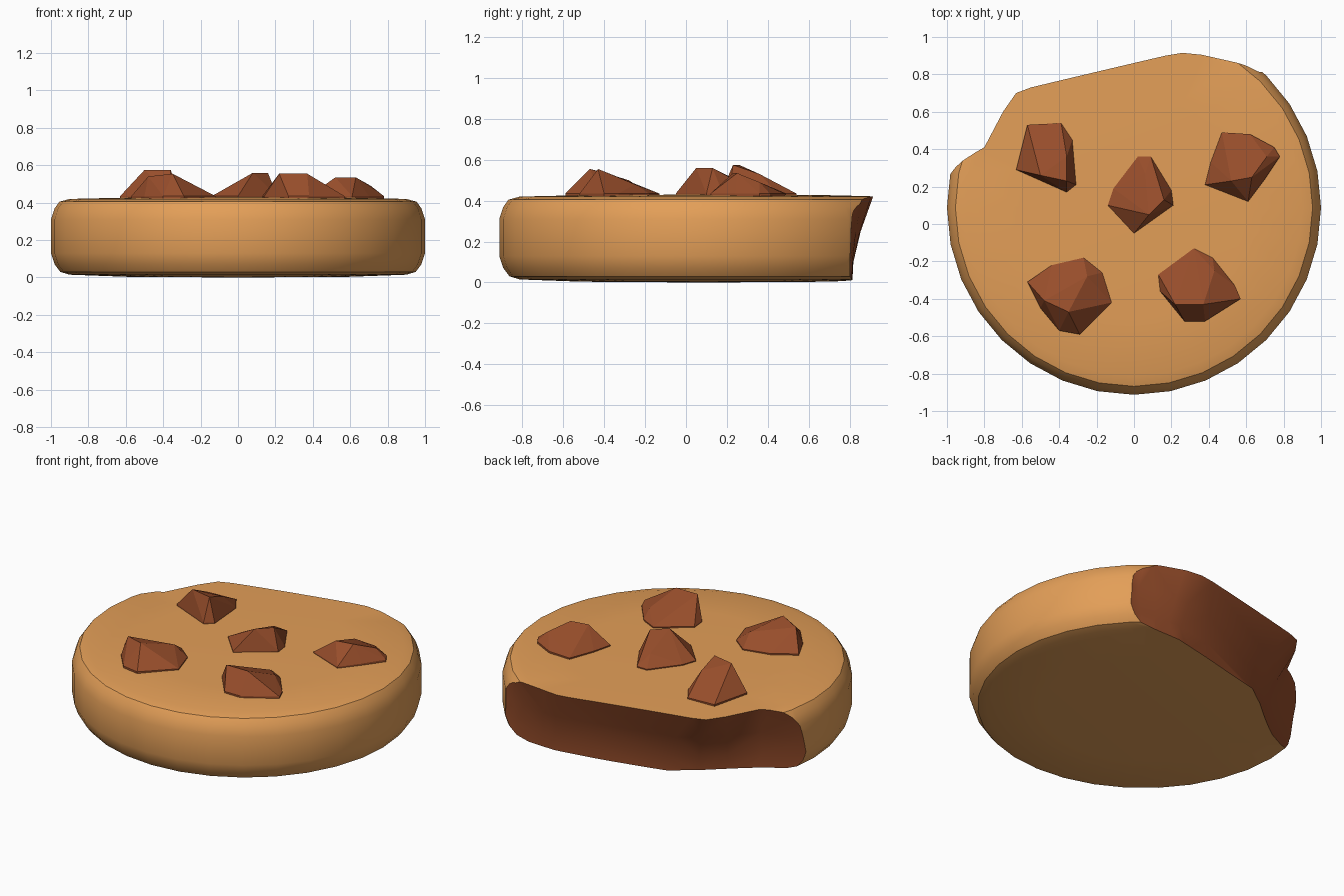
import bpy, bmesh, math
from mathutils import Vector

if "Cube" in bpy.data.objects:
    bpy.data.objects.remove(bpy.data.objects["Cube"])


def material(name, rgb):
    m = bpy.data.materials.new(name)
    m.diffuse_color = (*rgb, 1)
    m.use_nodes = True
    m.node_tree.nodes["Principled BSDF"].inputs["Base Color"].default_value = m.diffuse_color
    return m


dough = material("baked_dough", (0.77, 0.345, 0.097))
chocolate = material("chocolate", (0.31, 0.075, 0.024))


def make_object(name, bm, mats):
    bmesh.ops.recalc_face_normals(bm, faces=bm.faces[:])
    me = bpy.data.meshes.new(name)
    bm.to_mesh(me)
    bm.free()
    for m in mats:
        me.materials.append(m)
    ob = bpy.data.objects.new(name, me)
    bpy.context.collection.objects.link(ob)
    return ob


# Cookie body: rounded profile revolved in 32 steps
CY = 0.087
profile = [(0, 0), (0.6, 0.004), (0.9, 0.015), (0.95, 0.03), (0.98, 0.07), (1, 0.13),
           (1, 0.31), (0.98, 0.37), (0.955, 0.405), (0.9, 0.42), (0.6, 0.427), (0, 0.43)]
bm = bmesh.new()
vs = [bm.verts.new((r, CY, z)) for r, z in profile]
es = [bm.edges.new(p) for p in zip(vs, vs[1:])]
bmesh.ops.spin(bm, geom=vs + es, cent=(0, CY, 0), axis=(0, 0, 1),
               angle=math.tau, steps=32)
bmesh.ops.remove_doubles(bm, verts=bm.verts[:], dist=1e-4)
cookie = make_object("cookie_body", bm, [dough, chocolate])

# Bite cutter: wall lofted between a top and a bottom outline
top = [(-1.1, .24), (-.8, .41), (-.7, .60), (-.63, .70), (-.55, .73), (.17, .90),
       (.26, .915), (.36, .905), (.58, .86), (.68, .82), (.85, .80)]
bottom = [(-1.1, .14), (-.76, .32), (-.60, .44), (-.47, .55), (-.32, .66), (.1, .76),
          (.35, .81), (.43, .81), (.52, .81), (.62, .80), (.85, .80)]
outer = [(1.2, 1.4), (-1.4, 1.4)]
levels = [(-0.06, 0), (0.1, 0.08), (0.25, 0.42), (0.42, 1), (0.5, 1.2)]
bm = bmesh.new()
rings = []
for z, f in levels:
    pts = [Vector(b).lerp(Vector(t), f) for t, b in zip(top, bottom)]
    pts += [Vector(p) for p in outer]
    rings.append([bm.verts.new((p.x, p.y, z)) for p in pts])
for a, b in zip(rings, rings[1:]):
    for i in range(len(a)):
        j = (i + 1) % len(a)
        bm.faces.new((a[i], a[j], b[j], b[i]))
bmesh.ops.triangulate(bm, faces=bm.faces[:])
bm.faces.new(rings[0])
bm.faces.new(rings[-1])
for f in bm.faces:
    f.material_index = 1
cutter = make_object("bite_cutter", bm, [dough, chocolate])
cutter.hide_render = True

# Take the bite; the cut wall keeps the chocolate colour
mod = cookie.modifiers.new("bite", 'BOOLEAN')
mod.operation = 'DIFFERENCE'
mod.solver = 'EXACT'
mod.object = cutter
bpy.context.view_layer.objects.active = cookie
cookie.select_set(True)
bpy.ops.object.modifier_apply(modifier="bite")
bpy.data.objects.remove(cutter)
bpy.ops.object.shade_smooth_by_angle(angle=math.radians(30))


# Chocolate chunks: faceted hulls from a base outline and raised ridge points
def chunk(name, base, peaks):
    bm = bmesh.new()
    for x, y in base:
        bm.verts.new((x, y, 0.40))
        bm.verts.new((x, y, 0.435))
    for p in peaks:
        bm.verts.new(p)
    res = bmesh.ops.convex_hull(bm, input=bm.verts[:])
    loose = {v for v in res["geom_interior"] + res["geom_unused"]
             if isinstance(v, bmesh.types.BMVert)}
    bmesh.ops.delete(bm, geom=list(loose), context='VERTS')
    make_object(name, bm, [chocolate])


chunk("chunk_back_left",
      [(-.57, .53), (-.39, .54), (-.33, .45), (-.31, .21), (-.36, .17), (-.63, .29)],
      [(-.5, .26, .575), (-.36, .23, .575), (-.36, .36, .53)])
chunk("chunk_back_right",
      [(.47, .49), (.62, .48), (.75, .41), (.78, .36), (.70, .24), (.61, .12),
       (.38, .21), (.41, .33)],
      [(.52, .23, .535), (.63, .25, .535), (.71, .36, .49)])
chunk("chunk_middle",
      [(.02, .36), (.09, .36), (.20, .18), (.21, .10), (.0, -.05), (-.14, .10),
       (-.11, .19)],
      [(.08, .05, .56), (.16, .13, .56), (.06, .27, .49)])
chunk("chunk_front_left",
      [(-.57, -.31), (-.44, -.22), (-.27, -.18), (-.17, -.26), (-.12, -.42),
       (-.29, -.59), (-.40, -.57), (-.5, -.45)],
      [(-.48, -.41, .54), (-.35, -.47, .555), (-.25, -.28, .50)])
chunk("chunk_front_right",
      [(.32, -.13), (.42, -.18), (.54, -.33), (.57, -.40), (.38, -.52),
       (.27, -.52), (.14, -.36), (.13, -.27)],
      [(.22, -.43, .555), (.37, -.43, .555), (.43, -.25, .48)])
